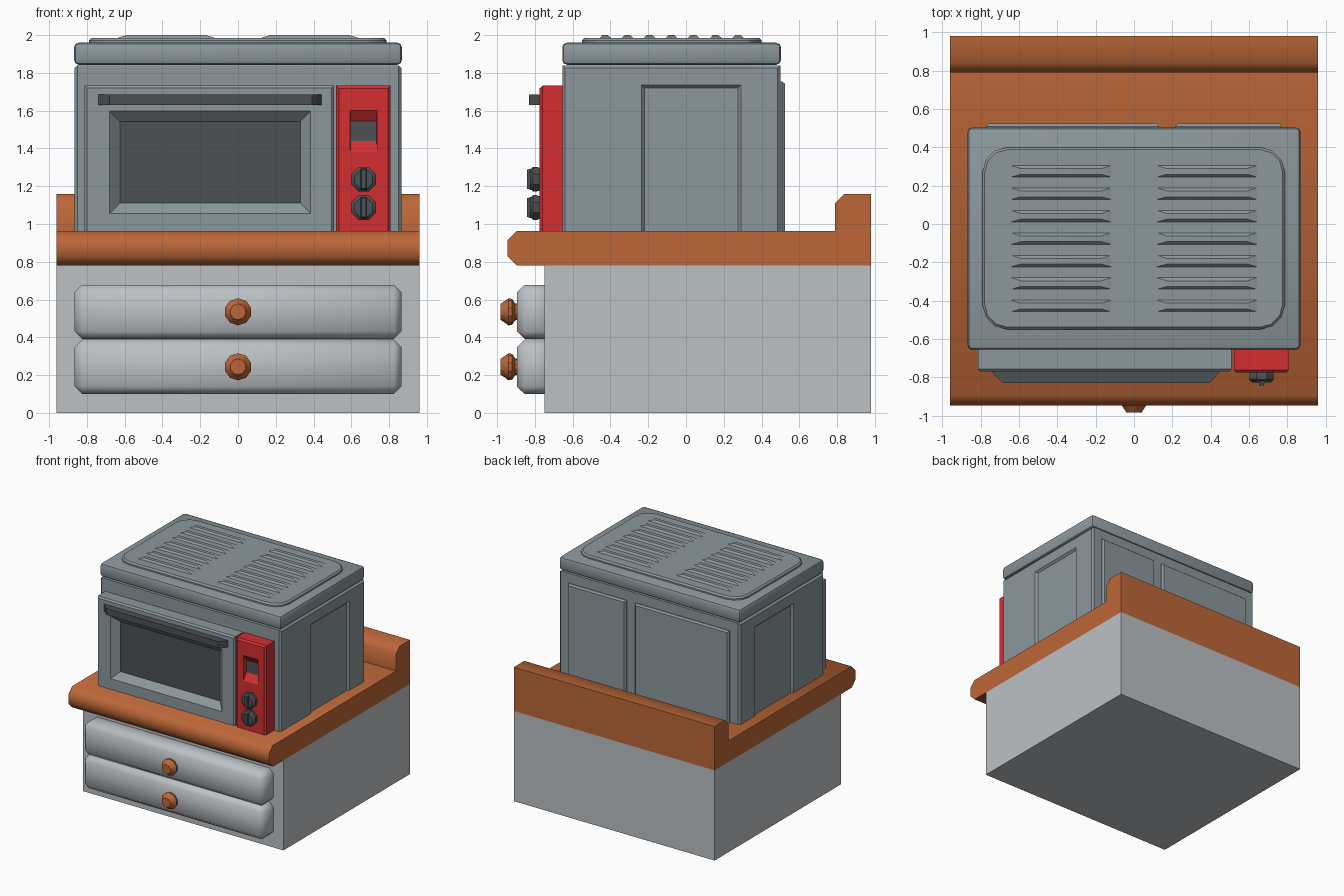
import bpy, bmesh, math

if "Cube" in bpy.data.objects:
    bpy.data.objects.remove(bpy.data.objects["Cube"])


def material(name, rgb):
    m = bpy.data.materials.new(name)
    lin = [(c / 255 / 12.92) if c < 10 else ((c / 255 + 0.055) / 1.055) ** 2.4 for c in rgb]
    m.diffuse_color = (*lin, 1)
    m.use_nodes = True
    m.node_tree.nodes["Principled BSDF"].inputs["Base Color"].default_value = m.diffuse_color
    return m


LIGHT = material("light grey paint", (188, 193, 197))
WOOD = material("orange wood", (188, 103, 56))
STEEL = material("blue grey metal", (140, 152, 157))
RED = material("red panel", (212, 47, 50))
DARK = material("dark grey", (76, 81, 85))


def finish(name, bm, mats, angle=30):
    bmesh.ops.recalc_face_normals(bm, faces=bm.faces[:])
    me = bpy.data.meshes.new(name)
    bm.to_mesh(me)
    bm.free()
    for m in mats:
        me.materials.append(m)
    ob = bpy.data.objects.new(name, me)
    bpy.context.collection.objects.link(ob)
    bpy.ops.object.select_all(action='DESELECT')
    ob.select_set(True)
    bpy.context.view_layer.objects.active = ob
    bpy.ops.object.shade_smooth_by_angle(angle=math.radians(angle))
    return ob


def place(axis, d, a, b):
    return {'x': (d, a, b), 'y': (a, d, b), 'z': (a, b, d)}[axis]


def loft(name, axis, rings, mats, angle=30, end_mat=0):
    """Skin a list of (distance along axis, outline points) and cap both ends."""
    bm = bmesh.new()
    loops = [[bm.verts.new(place(axis, d, *p)) for p in pts] for d, pts in rings]
    n = len(loops[0])
    for r0, r1 in zip(loops, loops[1:]):
        for i in range(n):
            j = (i + 1) % n
            bm.faces.new((r0[i], r0[j], r1[j], r1[i]))
    bm.faces.new(loops[0])
    bm.faces.new(loops[-1]).material_index = end_mat
    return finish(name, bm, mats, angle)


def rect(a0, a1, b0, b1, s=0.0):
    return [(a0 + s, b0 + s), (a1 - s, b0 + s), (a1 - s, b1 - s), (a0 + s, b1 - s)]


def round_rect(a0, a1, b0, b1, r, n=3):
    pts = []
    corners = [(a1 - r, b1 - r), (a0 + r, b1 - r), (a0 + r, b0 + r), (a1 - r, b0 + r)]
    for k, (ca, cb) in enumerate(corners):
        for i in range(n + 1):
            t = math.pi / 2 * (k + i / n)
            pts.append((ca + r * math.cos(t), cb + r * math.sin(t)))
    return pts


def circle(a, b, r, n, phase=0.5):
    return [(a + r * math.cos(2 * math.pi * (i + phase) / n),
             b + r * math.sin(2 * math.pi * (i + phase) / n)) for i in range(n)]


def box(name, x0, x1, y0, y1, z0, z1, mat, bevel=0.0, segments=1, angle=30):
    bm = bmesh.new()
    bmesh.ops.create_cube(bm, size=1)
    for v in bm.verts:
        v.co = ((x0 + x1) / 2 + v.co.x * (x1 - x0),
                (y0 + y1) / 2 + v.co.y * (y1 - y0),
                (z0 + z1) / 2 + v.co.z * (z1 - z0))
    if bevel:
        bmesh.ops.bevel(bm, geom=bm.edges[:], offset=bevel, segments=segments,
                        profile=0.5, affect='EDGES')
    return finish(name, bm, [mat], angle)


# Cabinet and worktop with chamfered front nose and raised back lip
box("cabinet", -0.96, 0.96, -0.75, 0.98, 0, 0.78, LIGHT)
top = [(-0.895, 0.78), (0.98, 0.78), (0.98, 1.16), (0.84, 1.16), (0.79, 1.11),
       (0.79, 0.963), (-0.895, 0.963), (-0.945, 0.913), (-0.945, 0.83)]
loft("worktop", 'x', [(-0.96, top), (0.96, top)], [WOOD], 50)

# Drawers with turned knobs
for label, z0, z1 in (("lower", 0.10, 0.388), ("upper", 0.392, 0.678)):
    box(label + "_drawer", -0.865, 0.865, -0.895, -0.69, z0, z1, LIGHT, 0.04, 1, 50)
    zc = (z0 + z1) / 2
    profile = [(-0.88, 0.042), (-0.905, 0.045), (-0.92, 0.068), (-0.94, 0.072),
               (-0.955, 0.06), (-0.982, 0.042)]
    loft(label + "_drawer_knob", 'y', [(y, circle(0, zc, r, 10)) for y, r in profile], [WOOD])

# Oven body with a sunken panel on each side
side = (-0.655, 0.5, 0.90, 1.84)
panel = (-0.235, 0.29, 0.93, 1.735)
half = [(0.848, rect(*panel, 0.016)), (0.865, rect(*panel)),
        (0.865, rect(*side, 0.015)), (0.85, rect(*side))]
loft("oven_body", 'x', [(-d, p) for d, p in half] + half[::-1], [STEEL])

# Lid and raised top plate
box("oven_lid", -0.868, 0.868, -0.655, 0.503, 1.843, 1.96, STEEL, 0.025, 2, 40)
loft("top_plate", 'z', [(1.95, round_rect(-0.79, 0.787, -0.55, 0.4, 0.13)),
                        (1.972, round_rect(-0.79, 0.787, -0.55, 0.4, 0.13)),
                        (1.985, round_rect(-0.778, 0.775, -0.538, 0.388, 0.12))], [STEEL])

# Two columns of vent louvres
for x0, x1 in ((-0.64, -0.12), (0.12, 0.64)):
    for i in range(7):
        y = 0.245 - i * 0.117
        loft("vent_louvre", 'z', [(1.975, rect(x0, x1, y, y + 0.06)),
                                  (1.985, rect(x0, x1, y, y + 0.06)),
                                  (2.0, rect(x0 + 0.05, x1 - 0.05, y + 0.014, y + 0.044))],
             [STEEL])

# Back plates
for label, x0, x1 in (("wide", -0.77, 0.13), ("narrow", 0.215, 0.77)):
    r = (x0, x1, 0.92, 1.755)
    loft(label + "_back_plate", 'y', [(0.48, rect(*r)), (0.508, rect(*r)),
                                      (0.523, rect(*r, 0.012))], [STEEL])

# Door with a sloped window recess and dark glass
door = (-0.812, 0.507, 0.92, 1.732)
window = (-0.68, 0.385, 1.055, 1.597)
loft("oven_door", 'y', [(-0.64, rect(*door)), (-0.757, rect(*door)),
                        (-0.77, rect(*door, 0.013)), (-0.77, rect(*window)),
                        (-0.715, rect(*window, 0.055))], [STEEL, DARK], end_mat=1)
loft("door_handle", 'y', [(-0.76, rect(-0.74, 0.445, 1.63, 1.685)),
                          (-0.78, rect(-0.735, 0.44, 1.63, 1.685)),
                          (-0.83, rect(-0.68, 0.392, 1.63, 1.685))], [DARK])

# Red control panel with a sunken display
ctrl = (0.52, 0.807, 0.92, 1.732)
loft("control_panel", 'y', [(-0.64, rect(*ctrl)), (-0.76, rect(*ctrl)),
                            (-0.775, rect(*ctrl, 0.014)),
                            (-0.775, rect(0.594, 0.736, 1.382, 1.6)),
                            (-0.735, rect(0.596, 0.734, 1.44, 1.545))], [RED, DARK], end_mat=1)

# Control dials with grip bars
for label, z in (("lower", 1.087), ("upper", 1.237)):
    loft(label + "_dial", 'y', [(-0.77, circle(0.665, z, 0.062, 8)),
                                (-0.79, circle(0.665, z, 0.071, 8)),
                                (-0.81, circle(0.665, z, 0.071, 8)),
                                (-0.825, circle(0.665, z, 0.052, 8))], [DARK])
    loft(label + "_dial_grip", 'y', [(-0.80, rect(0.645, 0.685, z - 0.062, z + 0.062)),
                                     (-0.842, rect(0.653, 0.677, z - 0.05, z + 0.05))], [DARK])
